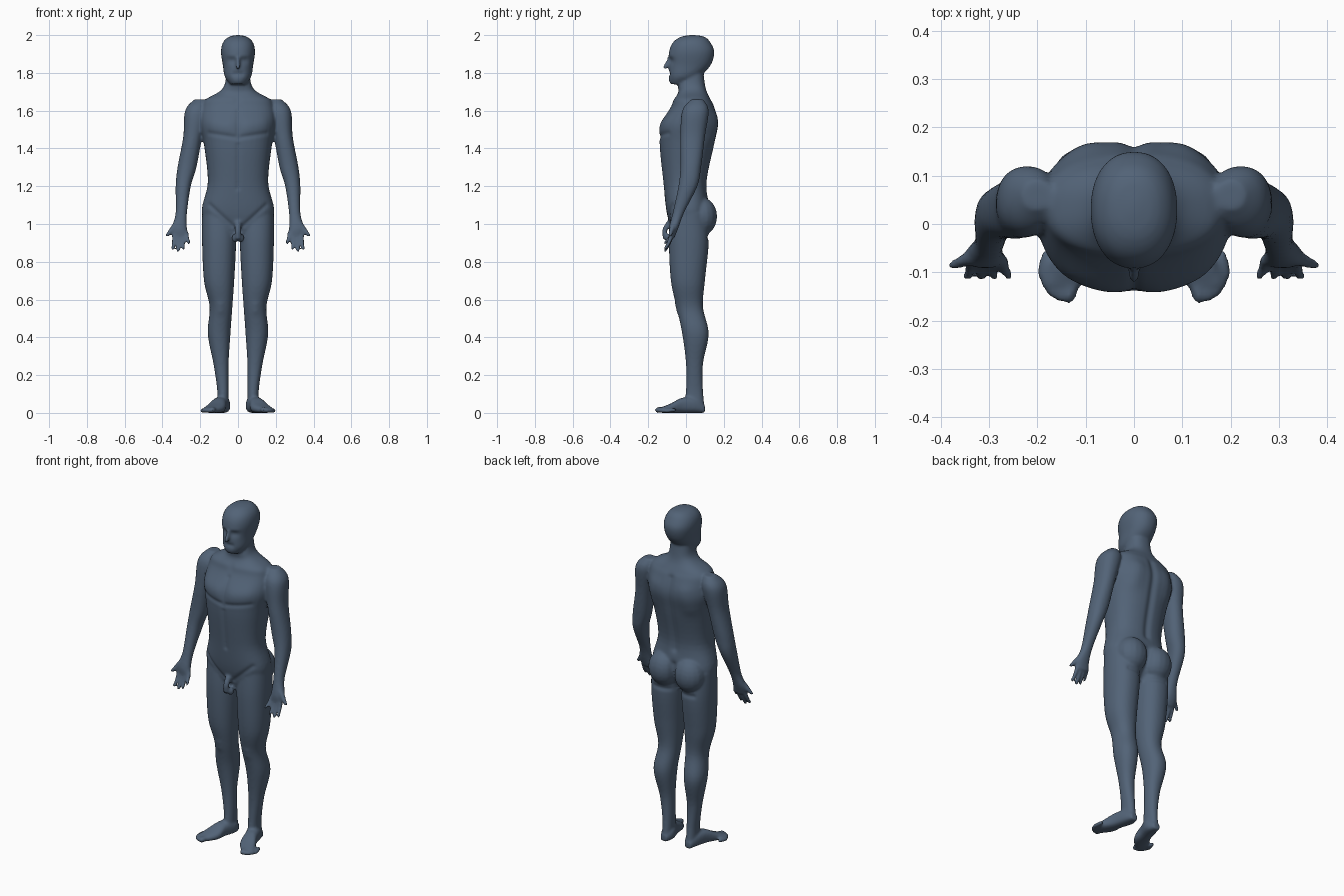
import bpy
import bmesh
from math import cos, sin, pi, exp
from mathutils import Vector, Matrix

cube = bpy.data.objects.get("Cube")
if cube:
    bpy.data.objects.remove(cube, do_unlink=True)

bm = bmesh.new()


def smooth_rows(rows, steps=6):
    """Catmull-Rom interpolation through rows of numbers."""
    out = []
    last = len(rows) - 1
    for i in range(last):
        before, start, end, after = (rows[min(max(k, 0), last)] for k in range(i - 1, i + 3))
        for s in range(steps):
            t = s / steps
            out.append([q + t / 2 * (r - p + t * (2 * p - 5 * q + 4 * r - w + t * (3 * (q - r) + w - p)))
                        for p, q, r, w in zip(before, start, end, after)])
    out.append(list(rows[last]))
    return out


def oval(power, count=40):
    """Unit superellipse."""
    for i in range(count):
        c, s = cos(2 * pi * i / count), sin(2 * pi * i / count)
        yield (abs(c) ** (2 / power) * (1 if c > 0 else -1),
               abs(s) ** (2 / power) * (1 if s > 0 else -1))


def skin(rings):
    """Close a stack of point rings into a solid."""
    loops = [[bm.verts.new(point) for point in ring] for ring in rings]
    count = len(loops[0])
    for low, high in zip(loops, loops[1:]):
        for i in range(count):
            j = (i + 1) % count
            bm.faces.new((low[i], low[j], high[j], high[i]))
    bm.faces.new(list(reversed(loops[0])))
    bm.faces.new(loops[-1])


def column(rows, side=1, power=2.2):
    """Stacked horizontal rings: height, centre x, half width, front y, back y."""
    skin([[(side * (x + half * u), (front + back) / 2 + (back - front) / 2 * v, z)
           for u, v in oval(power)]
          for z, x, half, front, back in smooth_rows(rows)])


def centred(rows, power):
    """Column standing on the middle line."""
    column([(z, 0, half, front, back) for z, half, front, back in rows], power=power)


def ball(centre, size, side=1):
    x, y, z = centre
    place = Matrix.Translation((side * x, y, z)) @ Matrix.Diagonal((*size, 1))
    bmesh.ops.create_uvsphere(bm, u_segments=16, v_segments=12, radius=1, matrix=place)


def digit(start, end, thick, thin, side=1, bend=0):
    """Round-ended tapering rod, bowed along y."""
    a, b = (Vector((side * x, y, z)) for x, y, z in (start, end))
    turn = (b - a).to_track_quat('Z', 'Y')
    rings = []
    steps = 8
    for i in range(steps + 1):
        t = i / steps
        radius = thick + (thin - thick) * t
        middle = a.lerp(b, t) + Vector((0, bend * sin(pi * t), 0))
        rings.append([middle + turn @ Vector((u, v, 0)) * radius for u, v in oval(2, 16)])
    skin(rings)
    ball(a, [thick] * 3)
    ball(b, [thin] * 3)


# Torso and neck
centred([(.92, .09, -.06, .06), (1.05, .19, -.1, .12), (1.22, .16, -.12, .11),
         (1.42, .18, -.14, .15), (1.53, .2, -.13, .17), (1.62, .19, -.08, .15),
         (1.66, .17, -.06, .13), (1.7, .1, -.04, .11), (1.74, .07, -.04, .1),
         (1.82, .06, 0, .09)], 2.4)

# Head and nose
centred([(1.74, .04, -.08, 0), (1.78, .07, -.09, .07), (1.84, .08, -.09, .13),
         (1.91, .09, -.09, .15), (1.96, .08, -.07, .13), (1.99, .05, -.03, .1),
         (2, .01, .02, .05)], 2.2)
digit((0, -.09, 1.88), (0, -.11, 1.83), .008, .012)

# Simplified groin
digit((0, -.09, 1), (0, -.11, .93), .018, .015, bend=-.01)

arm = [(1.66, .2, .03, .03, .09), (1.6, .22, .06, -.02, .12), (1.46, .24, .05, -.03, .1),
       (1.3, .27, .05, -.03, .08), (1.2, .29, .04, -.04, .06), (1.06, .3, .03, -.07, -.01),
       (.98, .31, .04, -.09, -.04), (.93, .3, .04, -.09, -.06)]
leg = [(1.06, .1, .09, -.08, .11), (.9, .1, .09, -.09, .12), (.7, .1, .08, -.08, .1),
       (.56, .09, .06, -.05, .09), (.42, .1, .06, -.02, .12), (.26, .09, .04, 0, .09),
       (.12, .08, .03, 0, .09), (.02, .08, .03, -.01, .1)]
# Foot sections from heel to ball: y, centre x, half width, top
foot = [(.1, .08, .02, .04), (.05, .08, .04, .08), (-.02, .1, .04, .08),
        (-.08, .12, .05, .05), (-.13, .15, .04, .03)]

for side in (1, -1):
    column(arm, side)
    column(leg, side)
    # Buttocks and groin
    ball((.085, .085, 1.04), (.09, .08, .1), side)
    ball((.015, -.09, .925), (.018, .02, .024), side)
    # Foot
    skin([[(side * (x + half * u), y, top * (1 + v) / 2) for u, v in oval(2.6)]
          for y, x, half, top in smooth_rows(foot)])
    # Toes step back and shrink outward
    for i in range(5):
        x = .135 + .02 * i - .0015 * i * i
        y = .003 * i * i - .15
        radius = .015 - .001 * i
        digit((x - .01, y + .04, radius + .004), (x, y, radius), radius, radius, side)
    # Fingers fan out, the second one longest
    for i in range(4):
        knuckle = (.335 - .02 * i, -.075, .95)
        tip = (.345 - .028 * i, -.11, .86 + .01 * (i - 1) ** 2)
        digit(knuckle, tip, .013, .009, side, bend=.005)
    # Thumb
    digit((.325, -.065, 1), (.375, -.085, .94), .018, .01, side)

# Fuse every part into one continuous skin
bmesh.ops.recalc_face_normals(bm, faces=bm.faces[:])
parts = bpy.data.meshes.new("body_parts")
bm.to_mesh(parts)
bm.free()
body = bpy.data.objects.new("body", parts)
bpy.context.collection.objects.link(body)
remesh = body.modifiers.new("fuse", 'REMESH')
remesh.mode = 'VOXEL'
remesh.voxel_size = .0075
relax = body.modifiers.new("relax", 'SMOOTH')
relax.factor = .5
relax.iterations = 5
graph = bpy.context.evaluated_depsgraph_get()
fused = bpy.data.meshes.new_from_object(body.evaluated_get(graph))
body.modifiers.clear()
body.data = fused
bpy.data.meshes.remove(parts)

# Mirrored muscle and face strokes: facing, depth, radius, start x z, end x z
FRONT, BACK = -1, 1
GROOVE, SWELL = -.5, .2
fine, wide, broad = .012, .02, .045
strokes = [
    (BACK, GROOVE, wide, (0, 1.62), (0, 1.18)),         # spine
    (BACK, GROOVE, wide, (0, 1.09), (0, .93)),          # cleft
    (BACK, GROOVE, fine, (.04, .925), (.13, .93)),      # buttock crease
    (BACK, SWELL, broad, (.1, 1.56), (.12, 1.46)),      # shoulder blade
    (FRONT, SWELL, broad, (.06, 1.52), (.13, 1.53)),    # chest muscle
    (FRONT, GROOVE, fine, (.02, 1.46), (.15, 1.48)),    # chest fold
    (FRONT, GROOVE, fine, (0, 1.6), (0, 1.45)),         # breastbone
    (FRONT, GROOVE, fine, (0, 1.42), (0, 1.22)),        # belly line
    (FRONT, GROOVE, fine, (0, 1.2), (0, 1.19)),         # navel
    (FRONT, SWELL, wide, (.03, 1.655), (.16, 1.66)),    # collarbone
    (FRONT, GROOVE, fine, (.03, .99), (.15, 1.1)),      # groin line
    (FRONT, SWELL, wide, (.093, .54), (.093, .57)),     # kneecap
    (FRONT, GROOVE, wide, (.03, 1.865), (.04, 1.865)),  # eye socket
    (FRONT, SWELL, fine, (.02, 1.89), (.05, 1.89)),     # brow
    (FRONT, GROOVE, fine, (0, 1.795), (.02, 1.795)),    # mouth
    (FRONT, SWELL, wide, (0, 1.76), (.01, 1.76)),       # chin
]
# Moving a vertex makes every normal stale, so take positions and normals first
points = [vert.co.copy() for vert in fused.vertices]
normals = [vert.normal.copy() for vert in fused.vertices]
moved = [point.copy() for point in points]
for facing, depth, radius, (ax, az), (bx, bz) in strokes:
    dx, dz = bx - ax, bz - az
    low, high = min(az, bz) - 2 * radius, max(az, bz) + 2 * radius
    for i, (x, _, z) in enumerate(points):
        if low < z < high and facing * normals[i].y > 0:
            px, pz = abs(x) - ax, z - az
            t = min(max((px * dx + pz * dz) / (dx * dx + dz * dz), 0), 1)
            reach = ((px - t * dx) ** 2 + (pz - t * dz) ** 2) / radius ** 2
            if reach < 5:
                moved[i] += normals[i] * (depth * radius * facing * normals[i].y * exp(-reach))
fused.vertices.foreach_set("co", [value for point in moved for value in point])
fused.update()
fused.shade_smooth()

# Slate blue skin
slate = bpy.data.materials.new("slate_blue")
slate.use_nodes = True
colour = (.085, .125, .185, 1)
slate.diffuse_color = colour
slate.node_tree.nodes["Principled BSDF"].inputs["Base Color"].default_value = colour
fused.materials.clear()
fused.materials.append(slate)
